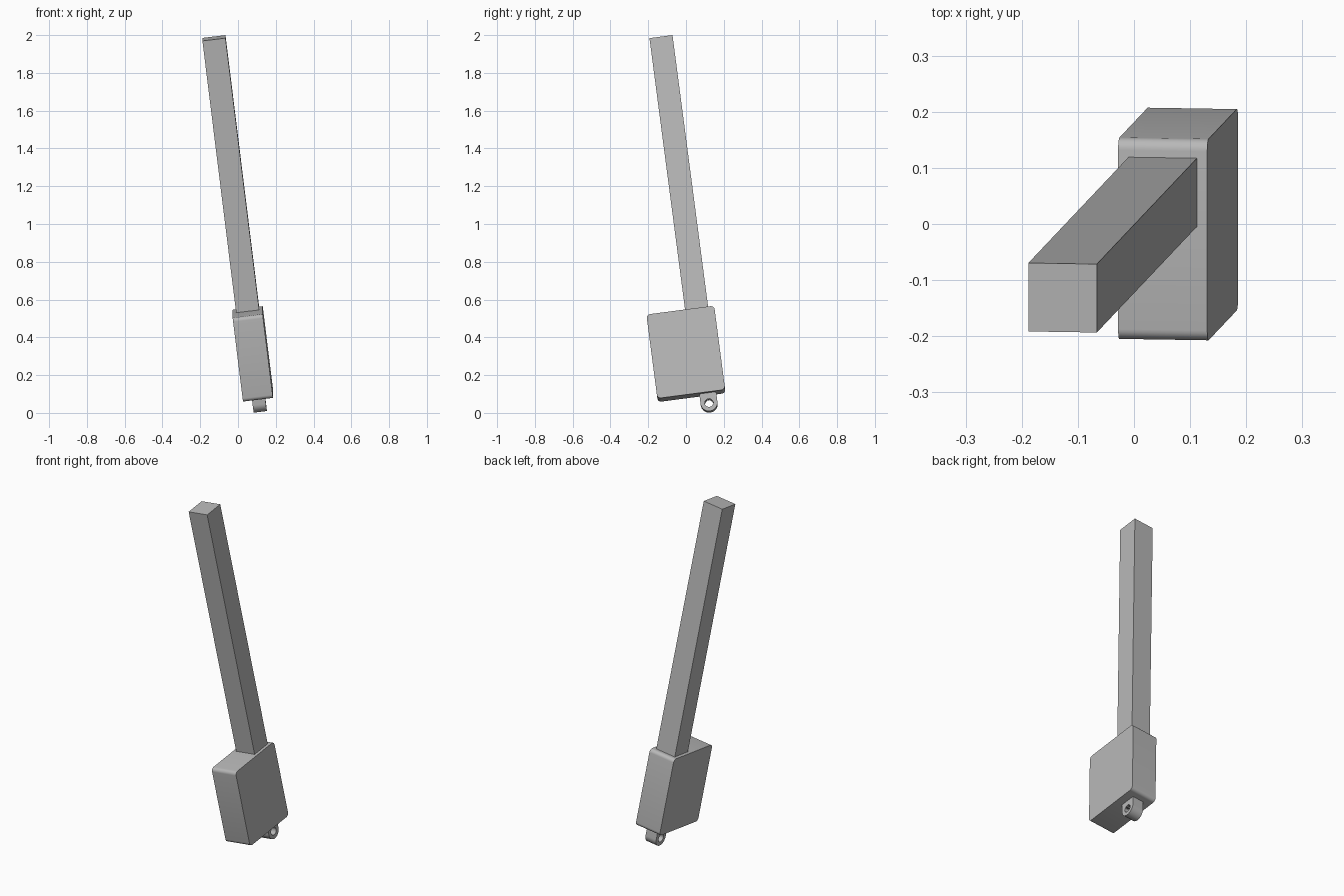
import bpy, bmesh, math
from mathutils import Vector, Matrix

cube = bpy.data.objects.get("Cube")
if cube:
    bpy.data.objects.remove(cube, do_unlink=True)

grey = bpy.data.materials.new("plain grey")
grey.use_nodes = True
GREY = (0.48, 0.48, 0.48, 1)
grey.diffuse_color = GREY
grey.node_tree.nodes["Principled BSDF"].inputs["Base Color"].default_value = GREY

# Leaning frame shared by all parts; the housing centre is its origin
z_axis = Vector((-0.122, -0.129, 0.984)).normalized()
y_axis = Vector((0, z_axis.z, -z_axis.y)).normalized()
x_axis = y_axis.cross(z_axis)
lean = Matrix((x_axis, y_axis, z_axis)).transposed().to_4x4()
lean.translation = (0.0786, 0, 0.3125)


def arc(y, z, r, start, end, steps):
    angles = [math.radians(start + (end - start) * i / steps) for i in range(steps + 1)]
    return [(y + r * math.cos(a), z + r * math.sin(a)) for a in angles]


def make_object(name, bm):
    bmesh.ops.recalc_face_normals(bm, faces=bm.faces)
    mesh = bpy.data.meshes.new(name)
    bm.to_mesh(mesh)
    bm.free()
    obj = bpy.data.objects.new(name, mesh)
    bpy.context.collection.objects.link(obj)
    mesh.materials.append(grey)
    obj.matrix_world = lean
    bpy.ops.object.select_all(action='DESELECT')
    obj.select_set(True)
    bpy.context.view_layer.objects.active = obj
    bpy.ops.object.shade_smooth_by_angle(angle=math.radians(30))
    return obj


def extrude_profile(name, points, width):
    """Extrude a side profile (y, z) across the thickness."""
    bm = bmesh.new()
    face = bm.faces.new([bm.verts.new((-width / 2, y, z)) for y, z in points])
    new = bmesh.ops.extrude_face_region(bm, geom=[face])["geom"]
    bmesh.ops.translate(bm, vec=(width, 0, 0),
                        verts=[v for v in new if isinstance(v, bmesh.types.BMVert)])
    return make_object(name, bm)


# Gearbox housing: slab with rounded corners in side profile
half_w, half_h, corner = 0.181, 0.2255, 0.02
outline = []
for i, (sy, sz) in enumerate(((1, 1), (-1, 1), (-1, -1), (1, -1))):
    outline += arc(sy * (half_w - corner), sz * (half_h - corner), corner,
                   90 * i, 90 * i + 90, 6)
extrude_profile("housing", outline, 0.16)

# Long square tube rising from the housing
axis_y, half_tube, tube_top = 0.087, 0.0615, 1.6875
tube = [(axis_y - half_tube, half_h - 0.01), (axis_y + half_tube, half_h - 0.01),
        (axis_y + half_tube, tube_top), (axis_y - half_tube, tube_top)]
extrude_profile("tube", tube, 2 * half_tube)

# Mounting lug: rounded end with a pin hole, as two mirrored halves of a profile
lug_z, lug_r, hole_r, lug_w = -0.278, 0.045, 0.023, 0.07
bm = bmesh.new()
top = -half_h + 0.005
steps = 24
outer = arc(axis_y, lug_z, lug_r, 180, 360, steps) + [
    (axis_y + lug_r, top), (axis_y, top), (axis_y - lug_r, top)]
hole = arc(axis_y, lug_z, hole_r, 180, 360, steps) + [
    (axis_y + hole_r * math.cos(a), lug_z + hole_r * math.sin(a))
    for a in (math.radians(45), math.radians(90), math.radians(135))]
rings = [[bm.verts.new((x, y, z)) for y, z in ring]
         for x in (-lug_w / 2, lug_w / 2) for ring in (outer, hole)]
count = len(outer)
for a, b in ((0, 1), (2, 3), (0, 2), (1, 3)):
    for i in range(count):
        j = (i + 1) % count
        bm.faces.new((rings[a][i], rings[a][j], rings[b][j], rings[b][i]))
# Round off the upper half of the hole
upper = [e for e in bm.edges if e.calc_length() > 0.05 and
         all(v in rings[1][-3:] + rings[3][-3:] for v in e.verts)]
bmesh.ops.bevel(bm, geom=upper, offset=0.005, segments=3, affect='EDGES')
make_object("mounting_lug", bm)
